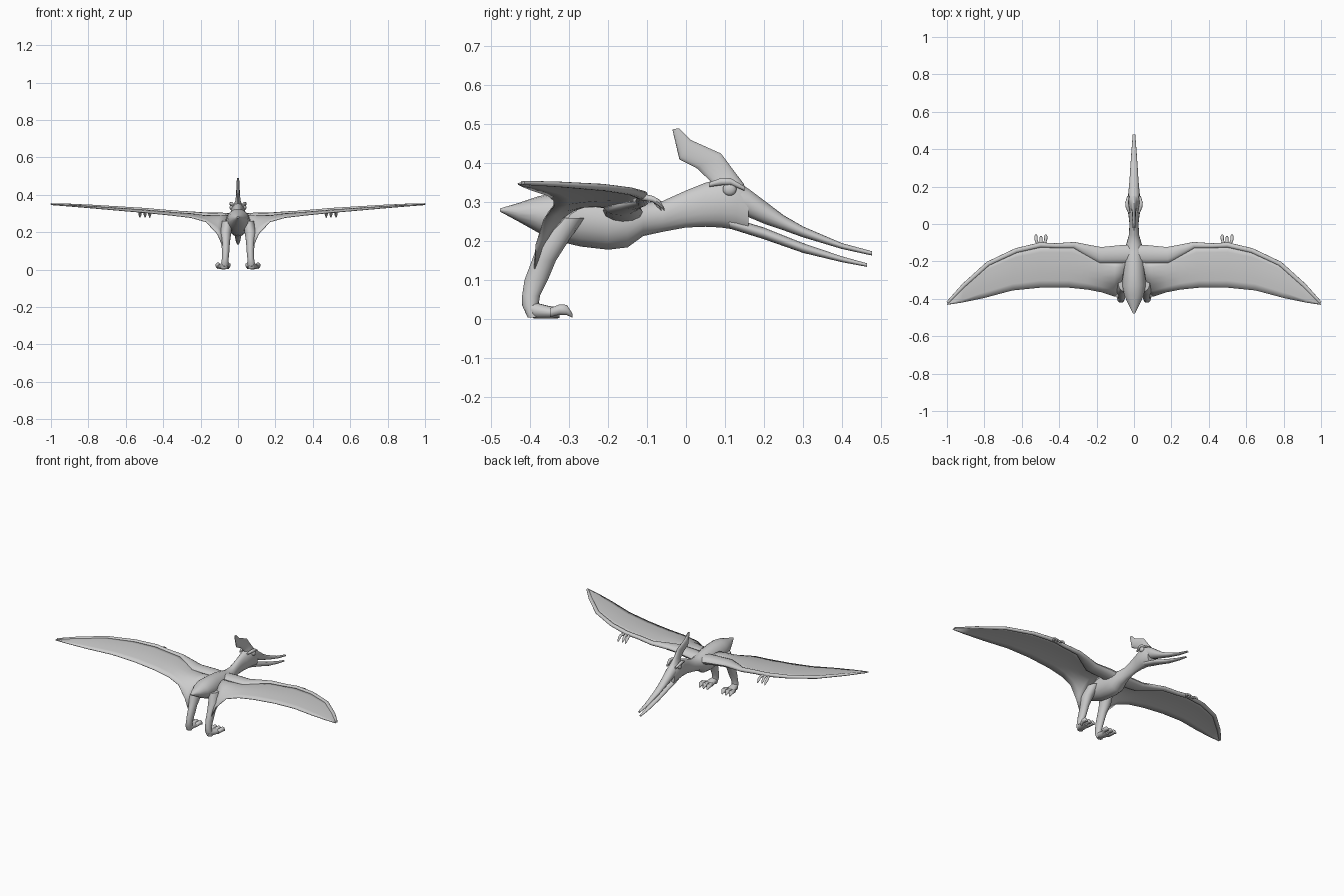
import bpy, bmesh
from math import sin, cos, pi, radians
from mathutils import Vector

cube = bpy.data.objects.get("Cube")
if cube:
    bpy.data.objects.remove(cube, do_unlink=True)

# Single plain grey skin
GREY = (0.6, 0.6, 0.6, 1)
skin = bpy.data.materials.new("grey_skin")
skin.use_nodes = True
skin.diffuse_color = GREY
skin.node_tree.nodes["Principled BSDF"].inputs["Base Color"].default_value = GREY


def finish(name, bm, mirror=False, thickness=0):
    """Turn a bmesh into a smooth object, optionally thickened and mirrored."""
    bmesh.ops.recalc_face_normals(bm, faces=bm.faces)
    mesh = bpy.data.meshes.new(name)
    bm.to_mesh(mesh)
    bm.free()
    mesh.materials.append(skin)
    obj = bpy.data.objects.new(name, mesh)
    bpy.context.scene.collection.objects.link(obj)
    bpy.ops.object.select_all(action='DESELECT')
    obj.select_set(True)
    bpy.context.view_layer.objects.active = obj
    bpy.ops.object.shade_smooth_by_angle(angle=radians(50))
    if thickness:
        solid = obj.modifiers.new("thickness", 'SOLIDIFY')
        solid.thickness = thickness
        solid.offset = 0
    if mirror:
        obj.modifiers.new("mirror", 'MIRROR').use_axis[0] = True
    return obj


def loft(name, rings, sides=16, mirror=False):
    """Skin elliptical rings given as (centre, first half axis, second half axis)."""
    bm = bmesh.new()
    loops = []
    for centre, a, b in rings:
        angles = [2 * pi * i / sides for i in range(sides)]
        loops.append([bm.verts.new(Vector(centre) + Vector(a) * cos(t) + Vector(b) * sin(t))
                      for t in angles])
    for low, high in zip(loops, loops[1:]):
        for i in range(sides):
            j = (i + 1) % sides
            bm.faces.new((low[i], low[j], high[j], high[i]))
    bm.faces.new(loops[0])
    bm.faces.new(loops[-1])
    return finish(name, bm, mirror)


def profile_rings(stations):
    """Upright rings on the centre plane from (y, top, bottom, half width)."""
    return [((0, y, (top + low) / 2), (w, 0, 0), (0, 0, (top - low) / 2))
            for y, top, low, w in stations]


def digit_rings(stations):
    """Upright round rings from (x, y, z, radius)."""
    return [((x, y, z), (r, 0, 0), (0, 0, r)) for x, y, z, r in stations]


# Tail, trunk, neck and skull in one skin
loft("body", profile_rings([
    (-.478, .284, .276, .006), (-.43, .298, .25, .03), (-.38, .315, .222, .053),
    (-.33, .325, .2, .062), (-.27, .325, .186, .06), (-.2, .318, .178, .058),
    (-.15, .308, .184, .055), (-.11, .298, .213, .042), (-.06, .303, .224, .028),
    (0, .33, .235, .024), (.05, .35, .237, .03), (.09, .36, .235, .039),
    (.13, .358, .229, .036), (.16, .334, .219, .03)]))

# Long open beak
loft("upper_beak", profile_rings([
    (.11, .36, .27, .03), (.16, .335, .262, .031), (.2, .305, .245, .027),
    (.25, .267, .228, .023), (.3, .238, .21, .02), (.4, .195, .18, .013),
    (.478, .174, .163, .007)]))
loft("lower_beak", profile_rings([
    (.11, .262, .233, .026), (.2, .235, .205, .024), (.3, .195, .17, .018),
    (.4, .161, .146, .012), (.465, .143, .134, .006)]))

# Thin crest sweeping back from the skull: front point, rear point, half width
crest = [((.15, .345), (.06, .33), .026), ((.122, .382), (.064, .353), .014),
         ((.09, .425), (.028, .387), .01), ((.012, .46), (-.017, .41), .009),
         ((-.018, .49), (-.035, .487), .006)]
crest_rings = []
for (fy, fz), (ry, rz), w in crest:
    crest_rings.append(((0, (fy + ry) / 2, (fz + rz) / 2),
                        (0, (fy - ry) / 2, (fz - rz) / 2), (w, 0, 0)))
loft("crest", crest_rings)

# Eyes beneath heavy brows
bm = bmesh.new()
bmesh.ops.create_uvsphere(bm, u_segments=16, v_segments=10, radius=.016)
bmesh.ops.scale(bm, vec=(.6, 1.1, 1), verts=bm.verts)
bmesh.ops.translate(bm, vec=(.035, .112, .333), verts=bm.verts)
finish("eye", bm, mirror=True)
loft("brow", digit_rings([(.026, .06, .345, .006), (.035, .09, .353, .01),
                          (.038, .115, .353, .009), (.03, .15, .335, .006)]),
     sides=10, mirror=True)

# Arm with the long wing finger: x, y, z, half chord, half thickness
arm = [(.0, -.16, .27, .05, .03), (.07, -.163, .279, .05, .025),
       (.18, -.167, .286, .044, .02), (.25, -.14, .295, .03, .016),
       (.32, -.113, .302, .017, .013), (.42, -.116, .311, .013, .012),
       (.5, -.112, .318, .014, .012), (.63, -.142, .328, .013, .01),
       (.78, -.212, .338, .012, .009), (.91, -.328, .346, .011, .007),
       (.997, -.42, .35, .007, .005)]
arm_rings = []
for i, (x, y, z, chord, thick) in enumerate(arm):
    before, after = arm[max(i - 1, 0)], arm[min(i + 1, len(arm) - 1)]
    along = Vector(after[:3]) - Vector(before[:3])
    across = along.cross(Vector((0, 0, 1))).normalized()
    arm_rings.append(((x, y, z), across * chord, across.cross(along).normalized() * thick))
loft("wing_arm", arm_rings, sides=12, mirror=True)

# Wing membrane: leading point, trailing point, upward bulge
membrane = [((.045, -.2, .285), (.08, -.39, .12), .07),
            ((.1, -.2, .285), (.11, -.385, .19), .04),
            ((.18, -.19, .287), (.17, -.365, .255), .015),
            ((.25, -.15, .297), (.25, -.35, .278), .01),
            ((.33, -.115, .303), (.35, -.34, .29), .008),
            ((.5, -.113, .318), (.5, -.34, .305), .007),
            ((.63, -.143, .328), (.65, -.355, .318), .005),
            ((.78, -.212, .338), (.8, -.395, .331), .004),
            ((.91, -.328, .346), (.92, -.42, .341), .002),
            ((.995, -.42, .35), (1, -.432, .347), 0)]
STEPS = 6
bm = bmesh.new()
rows = []
for lead, trail, bulge in membrane:
    row = []
    for k in range(STEPS + 1):
        t = k / STEPS
        point = Vector(lead).lerp(Vector(trail), t)
        point.z += bulge * sin(pi * t)
        row.append(bm.verts.new(point))
    rows.append(row)
for inner, outer in zip(rows, rows[1:]):
    for k in range(STEPS):
        bm.faces.new((inner[k], outer[k], outer[k + 1], inner[k + 1]))
finish("wing_membrane", bm, mirror=True, thickness=.004)

# Three small clawed fingers at the wrist
for n, tip in enumerate((.472, .497, .524)):
    root = .497 + (tip - .497) * .5
    reach = -.055 - .008 * (n == 1)
    loft(f"finger_{n + 1}", digit_rings([
        (root, -.115, .314, .009), (tip, -.085, .308, .008),
        (tip, reach - .012, .297, .009), (tip, reach, .28, .003)]),
        sides=8, mirror=True)

# Legs: x, y, z, half width, half depth
leg = [(.055, -.31, .26, .03, .05), (.067, -.34, .2, .032, .038),
       (.066, -.365, .15, .023, .031), (.066, -.385, .1, .02, .03),
       (.068, -.398, .06, .018, .023), (.07, -.4, .035, .02, .021),
       (.073, -.393, .004, .018, .014)]
loft("leg", [((x, y, z), (w, 0, 0), (0, d, 0)) for x, y, z, w, d in leg], mirror=True)

# Feet with three raised toes ending in claws
foot = [(.072, -.414, .032, .012, .014), (.073, -.39, .022, .021, .021),
        (.078, -.35, .017, .028, .016), (.08, -.325, .016, .03, .014)]
loft("foot", [((x, y, z), (w, 0, 0), (0, 0, h)) for x, y, z, w, h in foot], mirror=True)
for n, tip in enumerate((.053, .08, .107)):
    root = .08 + (tip - .08) * .7
    loft(f"toe_{n + 1}", digit_rings([
        (root, -.35, .016, .012), (tip, -.325, .024, .014),
        (tip, -.306, .023, .014), (tip, -.291, .008, .005)]),
        sides=10, mirror=True)
